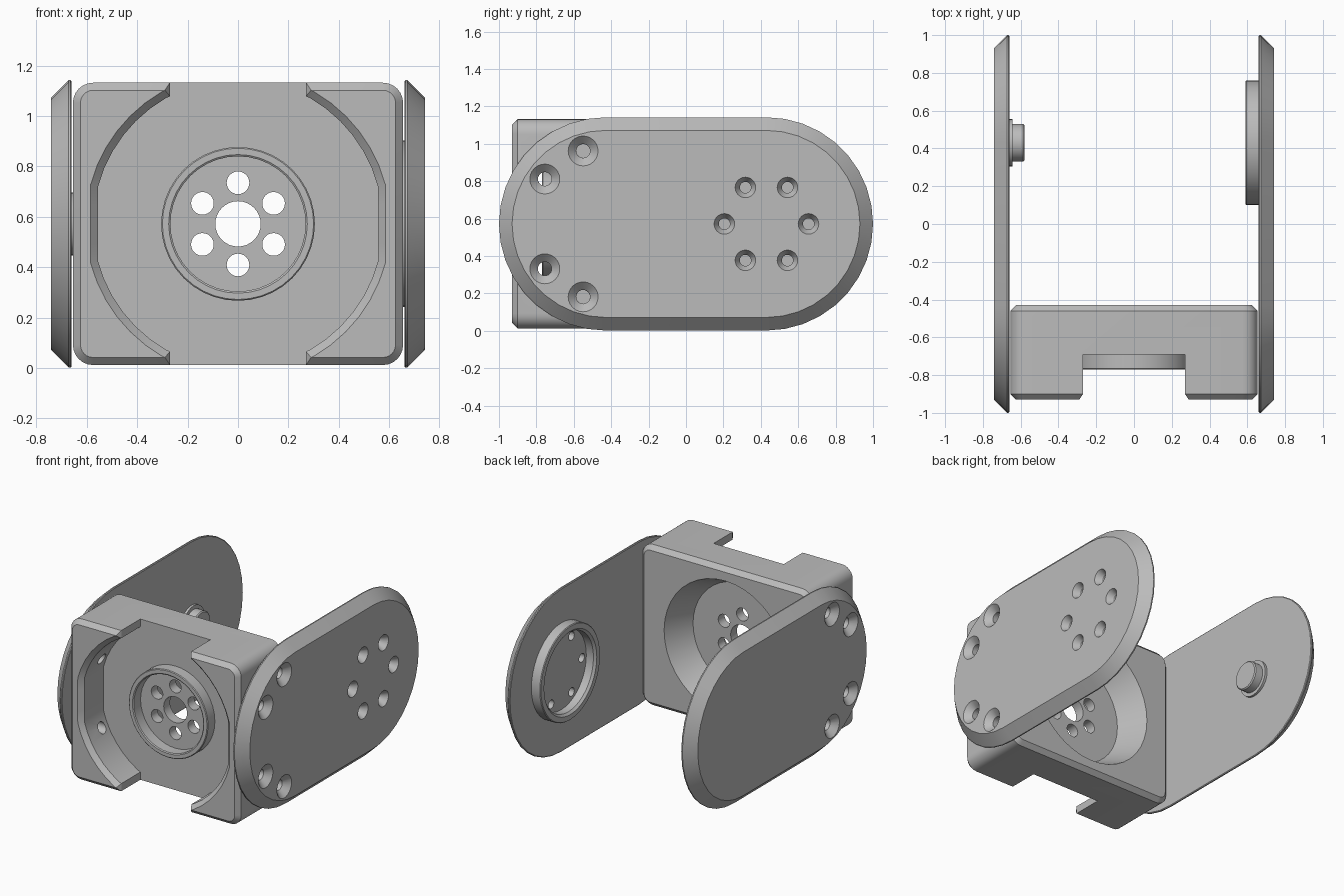
import bpy, bmesh, math

if "Cube" in bpy.data.objects:
    bpy.data.objects.remove(bpy.data.objects["Cube"])

CZ = 0.572          # height of the main axis
SEG = 40

grey = bpy.data.materials.new("light_grey")
grey.diffuse_color = (0.5, 0.5, 0.5, 1)
grey.use_nodes = True
grey.node_tree.nodes["Principled BSDF"].inputs["Base Color"].default_value = grey.diffuse_color


def loft(name, axis, sections, loop=False):
    """Skin matching outlines placed along an axis; loop closes it into a ring."""
    bm = bmesh.new()
    rows = []
    for pos, pts in sections:
        rows.append([bm.verts.new((a, pos, b) if axis == "y" else (pos, a, b)) for a, b in pts])
    n = len(rows[0])
    pairs = list(zip(rows, rows[1:])) + ([(rows[-1], rows[0])] if loop else [])
    for r, s in pairs:
        for i in range(n):
            j = (i + 1) % n
            bm.faces.new((r[i], r[j], s[j], s[i]))
    if not loop:
        bm.faces.new(rows[0])
        bm.faces.new(rows[-1])
    bmesh.ops.recalc_face_normals(bm, faces=bm.faces)
    me = bpy.data.meshes.new(name)
    bm.to_mesh(me)
    bm.free()
    me.materials.append(grey)
    ob = bpy.data.objects.new(name, me)
    bpy.context.collection.objects.link(ob)
    return ob


def circle(a, b, r, n=SEG):
    return [(a + r * math.cos(2 * math.pi * i / n), b + r * math.sin(2 * math.pi * i / n))
            for i in range(n)]


def rounded(hw, hh, r, cz=CZ, n=6):
    """Rounded rectangle; hw = r + something, corners of n steps."""
    pts = []
    for k, (sx, sz) in enumerate([(1, 1), (-1, 1), (-1, -1), (1, -1)]):
        for i in range(n + 1):
            t = math.pi / 2 * (k + i / n)
            pts.append((sx * (hw - r) + r * math.cos(t), cz + sz * (hh - r) + r * math.sin(t)))
    return pts


def stadium(r, half=0.43, n=18):
    pts = []
    for i in range(n + 1):
        t = -math.pi / 2 + math.pi * i / n
        pts.append((half + r * math.cos(t), CZ + r * math.sin(t)))
    return pts + [(-a, 2 * CZ - b) for a, b in pts]


def lathe(name, axis, a, b, profile, loop=False, n=SEG):
    return loft(name, axis, [(p, circle(a, b, r, n)) for p, r in profile], loop)


def cut(ob, cutter):
    m = ob.modifiers.new("cut", "BOOLEAN")
    m.operation, m.solver, m.object = "DIFFERENCE", "EXACT", cutter
    bpy.context.view_layer.objects.active = ob
    bpy.ops.object.modifier_apply(modifier=m.name)
    bpy.data.objects.remove(cutter)


def ring_points(a, b, r, count, start):
    return [(a + r * math.cos(start + 2 * math.pi * i / count),
             b + r * math.sin(start + 2 * math.pi * i / count)) for i in range(count)]


screws = [(y, CZ + s * dz) for y, dz in ((-0.55, 0.39), (-0.755, 0.24)) for s in (1, -1)]

# central housing with chamfered front and back
body = loft("housing", "y", [
    (-0.93, rounded(0.625, 0.53, 0.05)), (-0.90, rounded(0.655, 0.56, 0.08)),
    (-0.46, rounded(0.655, 0.56, 0.08)), (-0.43, rounded(0.625, 0.53, 0.05))])


# front pocket: round with flattened sides, open at top and bottom
def pocket(r, w):
    return [(max(-w, min(w, a)), b) for a, b in circle(0, CZ, r, 48)]


cut(body, loft("pocket_cutter", "y", [
    (-0.69, pocket(0.575, 0.555)), (-0.90, pocket(0.575, 0.555)),
    (-0.93, pocket(0.605, 0.585)), (-1.0, pocket(0.605, 0.585))]))


def slot(w):
    return [(-w, -0.3), (w, -0.3), (w, 1.4), (-w, 1.4)]


cut(body, loft("slot_cutter", "y", [
    (-0.69, slot(0.27)), (-0.90, slot(0.27)), (-0.93, slot(0.29)), (-1.0, slot(0.29))]))

# conical cavity in the back
cut(body, lathe("cavity_cutter", "y", 0, CZ, [(-0.62, 0.38), (-0.43, 0.47), (-0.38, 0.4937)]))

# centre hole and six holes through the web
cut(body, lathe("hole_cutter", "y", 0, CZ, [(-0.8, 0.09), (-0.5, 0.09)], n=32))
for x, z in ring_points(0, CZ, 0.163, 6, math.pi / 2):
    cut(body, lathe("hole_cutter", "y", x, z, [(-0.8, 0.045), (-0.5, 0.045)], n=24))

# screw holes in the housing sides
for s in (-1, 1):
    for y, z in screws:
        cut(body, lathe("hole_cutter", "x", y, z, [(s * 0.45, 0.037), (s * 0.7, 0.037)], n=20))

# raised ring at the front
lathe("front_ring", "y", 0, CZ, [
    (-0.688, 0.305), (-0.765, 0.305), (-0.77, 0.30), (-0.77, 0.275),
    (-0.765, 0.268), (-0.688, 0.268)], loop=True)

# side plates with chamfered outer rim and countersunk screw holes
for s, name in ((-1, "left_plate"), (1, "right_plate")):
    plate = loft(name, "x", [
        (s * 0.66, stadium(0.565)), (s * 0.664, stadium(0.57)),
        (s * 0.672, stadium(0.57)), (s * 0.742, stadium(0.50))])
    holes = [(y, z, 0.08, 0.037) for y, z in screws]
    if s == 1:
        holes += [(y, z, 0.055, 0.03) for y, z in ring_points(0.43, CZ, 0.225, 6, 0)]
    for y, z, big, small in holes:
        cut(plate, lathe("hole_cutter", "x", y, z, [
            (s * 0.6, small), (s * 0.70, small), (s * 0.742, big), (s * 0.8, big)], n=24))

# round collar inside the right plate
lathe("right_collar", "x", 0.43, CZ, [
    (0.662, 0.33), (0.595, 0.33), (0.59, 0.325), (0.59, 0.29),
    (0.605, 0.275), (0.662, 0.275)], loop=True)

# pivot pin inside the left plate
lathe("left_pin", "x", 0.43, CZ, [
    (-0.662, 0.125), (-0.643, 0.125), (-0.643, 0.10), (-0.587, 0.10), (-0.58, 0.093)], n=32)

# smooth the round walls, keep the edges sharp
for ob in bpy.data.objects:
    ob.select_set(True)
bpy.context.view_layer.objects.active = body
bpy.ops.object.shade_smooth_by_angle(angle=math.radians(25))
